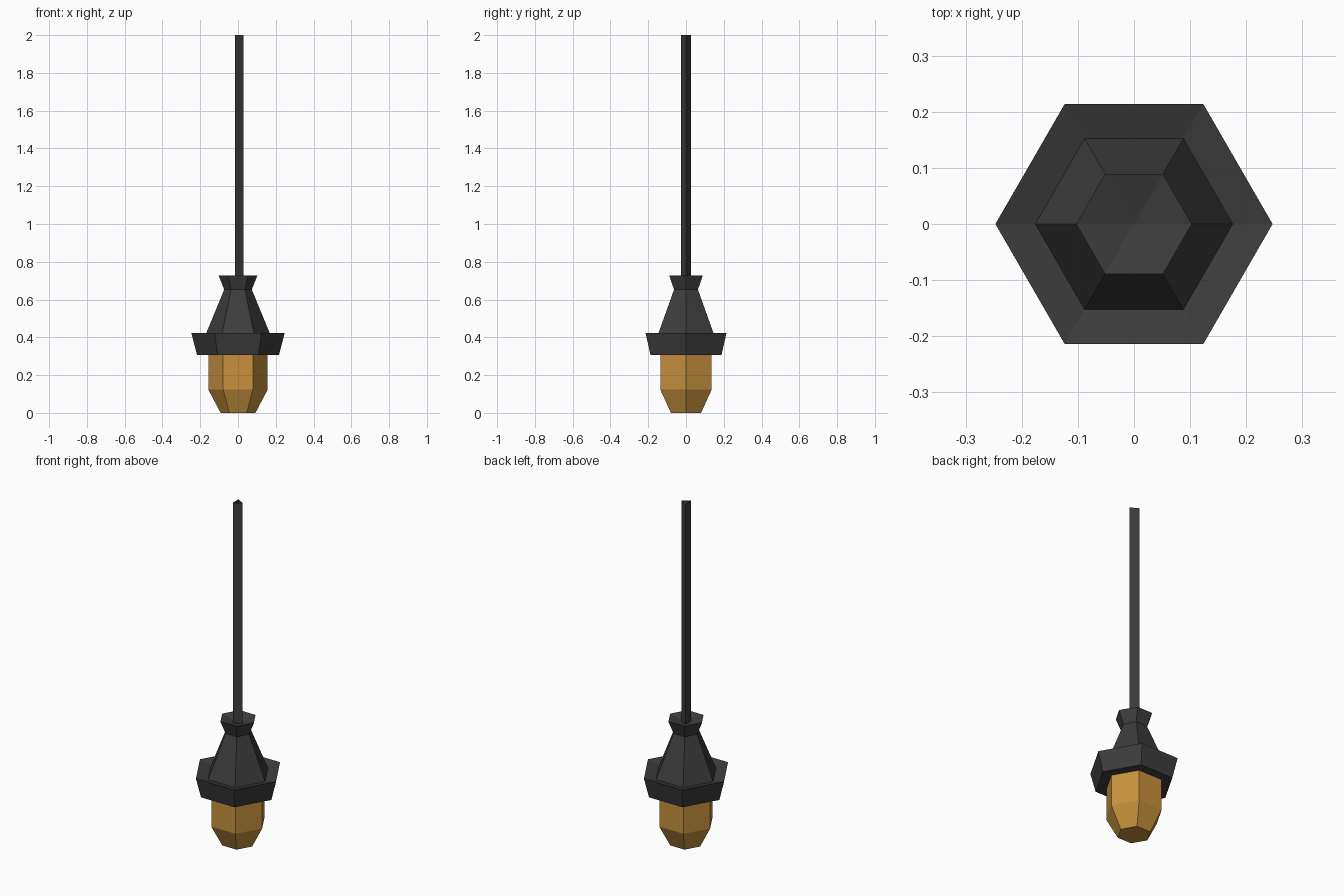
import bpy, bmesh, math

if "Cube" in bpy.data.objects:
    bpy.data.objects.remove(bpy.data.objects["Cube"])


def material(name, rgb):
    m = bpy.data.materials.new(name)
    m.diffuse_color = (*rgb, 1)
    m.use_nodes = True
    m.node_tree.nodes["Principled BSDF"].inputs["Base Color"].default_value = m.diffuse_color
    return m


iron = material("dark iron", (0.046, 0.046, 0.047))
amber = material("amber glass", (0.57, 0.285, 0.048))


def lathe(name, sides, profile, mat):
    """Rings of (radius, z), bottom outside upward; radius 0 makes a point."""
    bm = bmesh.new()
    rings = []
    for r, z in profile:
        if r == 0:
            rings.append([bm.verts.new((0, 0, z))] * sides)
        else:
            rings.append([bm.verts.new((r * math.cos(2 * math.pi * i / sides),
                                        r * math.sin(2 * math.pi * i / sides), z))
                          for i in range(sides)])
    for a, b in zip(rings, rings[1:]):
        for i in range(sides):
            j = (i + 1) % sides
            bm.faces.new(list(dict.fromkeys((a[i], a[j], b[j], b[i]))))
    me = bpy.data.meshes.new(name)
    bm.to_mesh(me)
    bm.free()
    me.materials.append(mat)
    ob = bpy.data.objects.new(name, me)
    bpy.context.collection.objects.link(ob)
    return ob


# Faceted glass with tapered, closed bottom
lathe("glass_shade", 6, [(0, 0), (0.092, 0), (0.157, 0.123), (0.157, 0.307)], amber)

# Metal hood: flared rim with dished top, tapering cone, flared collar with dished top
lathe("hood", 6, [(0.157, 0.307), (0.217, 0.307), (0.247, 0.422), (0.176, 0.403),
                  (0.073, 0.653), (0.103, 0.728), (0, 0.70)], iron)

# Three-sided, open-ended hanging rod
lathe("hanging_rod", 3, [(0.03, 0.70), (0.03, 2.0)], iron)
